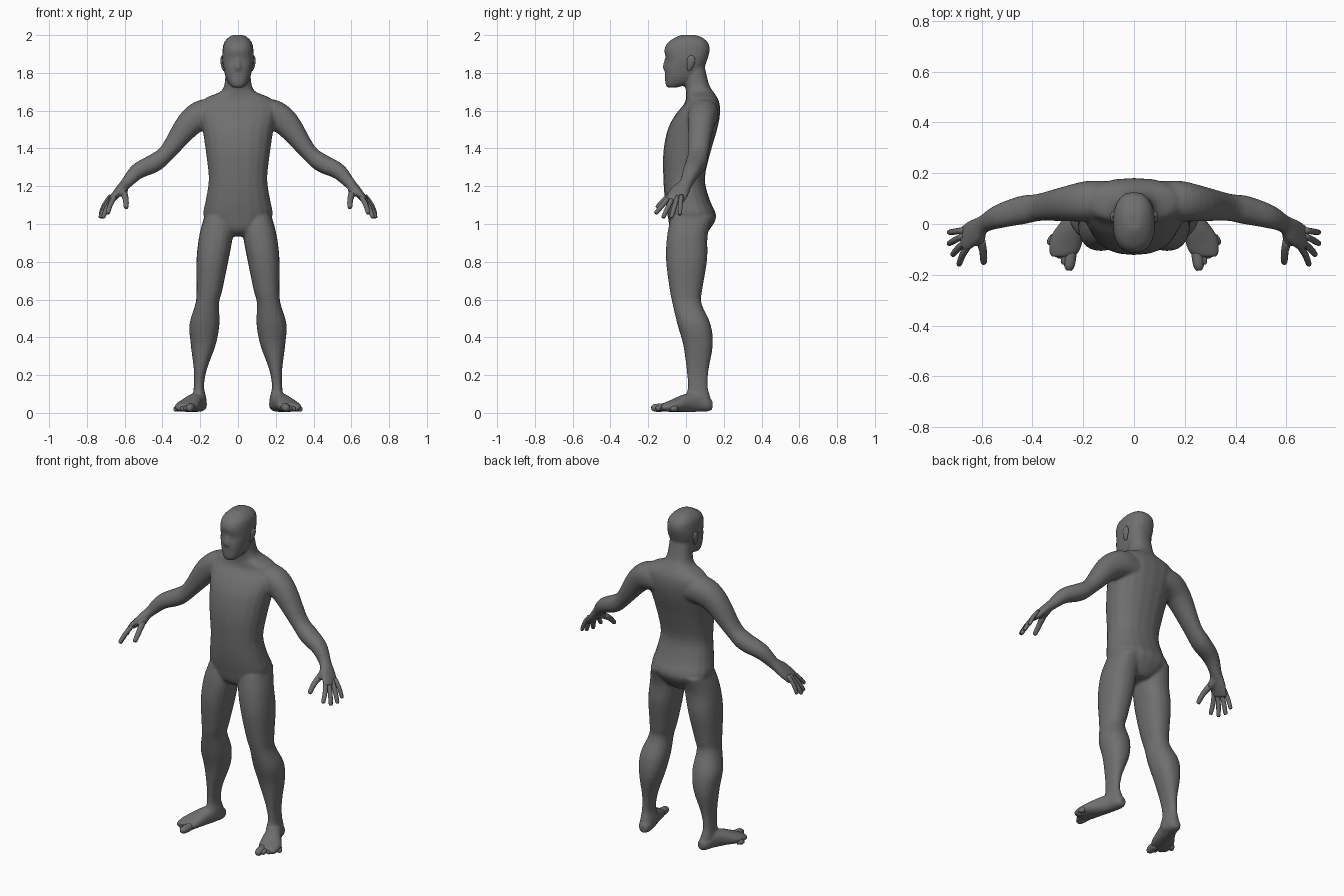
import bpy, bmesh, math
from mathutils import Vector

N = 20
grey = bpy.data.materials.new("dark_grey")
grey.diffuse_color = (0.16, 0.16, 0.16, 1)


def smooth_rows(rows, steps=4):
    """Ease between sections with a Catmull-Rom curve through every value."""
    out = []
    for i in range(len(rows) - 1):
        q = [rows[max(i - 1, 0)], rows[i], rows[i + 1], rows[min(i + 2, len(rows) - 1)]]
        for k in range(steps):
            t = k / steps
            out.append([0.5 * (2 * b + (c - a) * t + (2 * a - 5 * b + 4 * c - d) * t * t
                               + (3 * b - a - 3 * c + d) * t ** 3) for a, b, c, d in zip(*q)])
    return out + [list(rows[-1])]


def add_rings(bm, rings):
    """Skin a closed tube through rings of equal length."""
    loops = [[bm.verts.new(p) for p in r] for r in rings]
    for a, b in zip(loops, loops[1:]):
        for i in range(len(a)):
            j = (i + 1) % len(a)
            bm.faces.new((a[i], a[j], b[j], b[i]))
    bm.faces.new(loops[0][::-1])
    bm.faces.new(loops[-1])


def oval(c, u, v, power=2.0, n=N):
    pts = []
    for i in range(n):
        t = 2 * math.pi * i / n
        s, k = math.sin(t), math.cos(t)
        e = 2 / power
        pts.append(c + u * math.copysign(abs(k) ** e, k) + v * math.copysign(abs(s) ** e, s))
    return pts


def stack(bm, rows, s=1, power=2.3):
    """Level sections: z, x min, x max, y front, y back."""
    add_rings(bm, [oval(Vector((s * (a + b) / 2, (f + k) / 2, z)),
                        Vector(((b - a) / 2, 0, 0)), Vector((0, (k - f) / 2, 0)), power)
                   for z, a, b, f, k in smooth_rows(rows)])


def limb(bm, rows, s=1, ref=(0, 1, 0), n=N, steps=4):
    """Sections across a path: x, y, z, thickness radius, radius along ref."""
    rows = smooth_rows(rows, steps)
    pts = [Vector(r[:3]) for r in rows]
    rings = []
    for i, r in enumerate(rows):
        t = (pts[min(i + 1, len(pts) - 1)] - pts[max(i - 1, 0)]).normalized()
        v = Vector(ref)
        v = (v - t * v.dot(t)).normalized()
        u = t.cross(v)
        ring = oval(pts[i], u * r[3], v * r[4], 2.2, n)
        rings.append([Vector((s * p.x, p.y, p.z)) for p in ring])
    add_rings(bm, rings)


def finish(bm, name):
    bmesh.ops.recalc_face_normals(bm, faces=bm.faces)
    me = bpy.data.meshes.new(name)
    bm.to_mesh(me)
    bm.free()
    me.materials.append(grey)
    for p in me.polygons:
        p.use_smooth = True
    ob = bpy.data.objects.new(name, me)
    bpy.context.collection.objects.link(ob)
    return ob


def digit(name, s, base, mid, tip, r, r0=None):
    bm = bmesh.new()
    a, b, c = Vector(base), Vector(mid), Vector(tip)
    end = c - (c - b).normalized() * r * 0.6
    r0 = r0 or r
    limb(bm, [(*a, r0, r0), (*b, r, r), (*end, r * .85, r * .85), (*c, r * .45, r * .45)], s,
         ref=(0.3, 0.9, 0.2) if abs(a.z - c.z) > .05 else (0, 0, 1), n=10, steps=2)
    finish(bm, name)


body = bmesh.new()

# torso and neck
torso = [(.935, .05, -.04, .09), (.97, .12, -.08, .125), (1.04, .182, -.097, .16),
         (1.13, .17, -.112, .125), (1.24, .155, -.12, .10), (1.38, .17, -.12, .13),
         (1.5, .188, -.097, .165), (1.58, .205, -.055, .18), (1.635, .20, -.01, .178),
         (1.67, .165, .0, .165), (1.70, .095, .0, .145), (1.74, .072, -.005, .122),
         (1.83, .065, -.01, .10)]
stack(body, [(z, -w, w, f, k) for z, w, f, k in torso])

# head
head = [(1.722, .03, -.10, -.05), (1.745, .05, -.11, .02), (1.78, .066, -.111, .06),
        (1.83, .078, -.112, .097), (1.87, .084, -.106, .113), (1.92, .082, -.115, .126),
        (1.96, .074, -.097, .117), (1.988, .05, -.055, .085), (2.001, .025, -.025, .045)]
stack(body, [(z, -w, w, f, k) for z, w, f, k in head], power=2.4)

# nose
limb(body, [(0, -.095, 1.885, .012, .012), (0, -.107, 1.85, .014, .013),
            (0, -.107, 1.825, .018, .015), (0, -.10, 1.815, .012, .01)])

for s in (-1, 1):
    # leg
    stack(body, [(1.04, .03, .178, -.08, .145), (.94, .027, .205, -.10, .115),
                 (.81, .05, .22, -.106, .112), (.65, .083, .22, -.086, .086),
                 (.58, .10, .225, -.072, .082), (.47, .098, .257, -.046, .13),
                 (.36, .118, .25, -.015, .142), (.23, .165, .234, .003, .12),
                 (.14, .18, .234, .01, .115), (.08, .168, .24, .0, .13),
                 (.03, .165, .235, .02, .135)], s)
    # foot
    limb(body, [(.195, .14, .04, .022, .025), (.2, .11, .043, .037, .037),
                (.212, .06, .055, .042, .05), (.235, 0, .052, .05, .048),
                (.268, -.07, .037, .064, .032), (.282, -.11, .03, .056, .024),
                (.284, -.13, .028, .044, .016)], s, ref=(0, 0, 1))
    # arm and palm
    limb(body, [(.10, .095, 1.58, .075, .075), (.18, .09, 1.58, .08, .08),
                (.26, .08, 1.528, .07, .07), (.37, .066, 1.385, .045, .054),
                (.44, .055, 1.325, .049, .056), (.53, .03, 1.28, .043, .047),
                (.592, .0, 1.215, .03, .035), (.63, -.03, 1.175, .024, .05),
                (.668, -.06, 1.13, .018, .052), (.676, -.066, 1.12, .014, .048)], s)
    # ball of the thumb
    limb(body, [(.60, -.01, 1.205, .022, .024), (.607, -.045, 1.175, .022, .024),
                (.602, -.085, 1.15, .016, .017)], s, ref=(.5, 0, .8))

ob = finish(body, "body")
rm = ob.modifiers.new("merge", 'REMESH')
rm.mode = 'VOXEL'
rm.voxel_size = 0.008
rm.use_smooth_shade = True
sm = ob.modifiers.new("soften", 'SMOOTH')
sm.factor = 0.5
sm.iterations = 5

for s, side in ((-1, "right"), (1, "left")):
    # fingers and thumb
    digit(side + "_index_finger", s, (.650, -.083, 1.15), (.675, -.12, 1.105), (.69, -.162, 1.055), .013)
    digit(side + "_middle_finger", s, (.659, -.066, 1.145), (.692, -.095, 1.09), (.715, -.122, 1.032), .013)
    digit(side + "_ring_finger", s, (.668, -.045, 1.145), (.703, -.062, 1.09), (.73, -.078, 1.032), .013)
    digit(side + "_little_finger", s, (.672, -.024, 1.15), (.706, -.03, 1.105), (.73, -.033, 1.048), .012)
    digit(side + "_thumb", s, (.605, -.06, 1.165), (.594, -.11, 1.13), (.592, -.155, 1.085), .015, .019)
    # toes, from the big toe outwards
    for i in range(5):
        t = i / 4
        base = (.247 + .068 * t, -.10 + .05 * t, .03 - .006 * t)
        tip = (.257 + .08 * t, -.183 + .088 * t + .015 * t * t, .025 - .006 * t)
        mid = [(a + b) / 2 for a, b in zip(base, tip)]
        digit(f"{side}_toe_{i + 1}", s, base, mid, tip, .023 if i == 0 else .0155)
    # ear
    bm = bmesh.new()
    limb(bm, [(.072, .016, 1.812, .006, .008), (.078, .02, 1.83, .009, .015),
              (.083, .026, 1.86, .01, .022), (.084, .028, 1.88, .008, .018),
              (.08, .028, 1.89, .005, .009)], s)
    finish(bm, side + "_ear")
